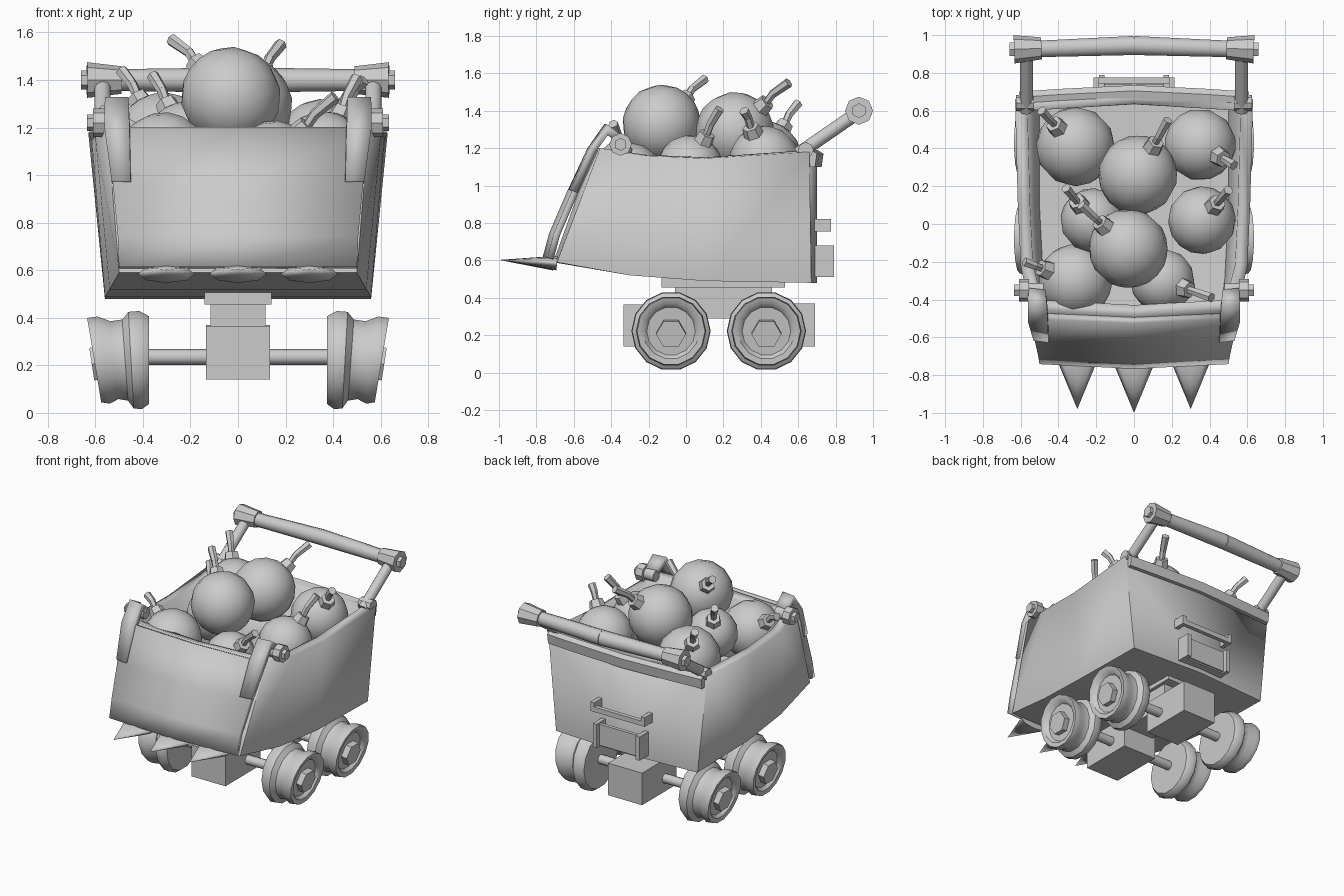
import bpy, bmesh, math
from mathutils import Vector, Matrix

cube = bpy.data.objects.get("Cube")
if cube:
    bpy.data.objects.remove(cube)

grey = bpy.data.materials.new("plain_grey")
grey.use_nodes = True
GREY = (0.6, 0.6, 0.6, 1)
grey.diffuse_color = GREY
grey.node_tree.nodes["Principled BSDF"].inputs["Base Color"].default_value = GREY
parts = []


def finish(name, bm, solid=0, offset=0):
    bmesh.ops.remove_doubles(bm, verts=bm.verts, dist=0.0005)
    bmesh.ops.recalc_face_normals(bm, faces=bm.faces)
    mesh = bpy.data.meshes.new(name)
    bm.to_mesh(mesh)
    bm.free()
    mesh.materials.append(grey)
    ob = bpy.data.objects.new(name, mesh)
    bpy.context.collection.objects.link(ob)
    if solid:
        mod = ob.modifiers.new("thickness", 'SOLIDIFY')
        mod.thickness, mod.offset, mod.use_even_offset = solid, offset, True
    parts.append(ob)
    return ob


def add_grid(bm, rows, closed=False):
    vs = [[bm.verts.new(p) for p in r] for r in rows]
    n = len(rows[0])
    for a, b in zip(vs, vs[1:]):
        for i in range(n if closed else n - 1):
            j = (i + 1) % n
            bm.faces.new((a[i], a[j], b[j], b[i]))
    return vs


def add_rod(bm, a, b, r1, r2=None, sides=10, roll=0):
    a, b = Vector(a), Vector(b)
    d = b - a
    m = Matrix.Translation((a + b) / 2) @ d.to_track_quat('Z', 'Y').to_matrix().to_4x4()
    bmesh.ops.create_cone(bm, cap_ends=True, segments=sides, radius1=r1,
                          radius2=r1 if r2 is None else r2, depth=d.length,
                          matrix=m @ Matrix.Rotation(roll, 4, 'Z'))


def rod(name, *args, **kw):
    bm = bmesh.new()
    add_rod(bm, *args, **kw)
    return finish(name, bm)


def box(name, x0, x1, y0, y1, z0, z1):
    bm = bmesh.new()
    bmesh.ops.create_cube(bm, size=1, matrix=Matrix.Translation(
        ((x0 + x1) / 2, (y0 + y1) / 2, (z0 + z1) / 2)) @ Matrix.Diagonal((x1 - x0, y1 - y0, z1 - z0, 1)))
    return finish(name, bm)


# Open tub: stations of bottom (half width, y, z) and top (half width, y, z)
stations = [((0.50, -0.69, 0.59), (0.55, -0.46, 1.20)),
            ((0.54, -0.30, 0.52), (0.60, -0.22, 1.16)),
            ((0.56, 0.10, 0.49), (0.615, 0.10, 1.145)),
            ((0.56, 0.67, 0.48), (0.63, 0.66, 1.18))]
bm = bmesh.new()
for s in (-1, 1):
    add_grid(bm, [[(0, b[1] + k, b[2]), (s * b[0], b[1], b[2]), (s * t[0], t[1], t[2])]
                  for (b, t), k in zip(stations, (-0.02, 0, 0, 0.03))])
    for (b, t), k in ((stations[0], -0.03), (stations[-1], 0.04)):
        add_grid(bm, [[(0, b[1] + math.copysign(0.02 if k < 0 else 0.03, k), b[2]), (s * b[0], b[1], b[2])],
                      [(0, t[1] + k, t[2]), (s * t[0], t[1], t[2])]])
finish("tub", bm, 0.065, -1)

# Front blade with a bent lower lip
blade = [(0.50, -0.725, 0.61), (0.505, -0.69, 0.74), (0.525, -0.60, 0.95), (0.555, -0.485, 1.195)]
bm = bmesh.new()
add_grid(bm, [[(-x, y, z), (0, y - 0.025, z), (x, y, z)] for x, y, z in blade])
finish("front_blade", bm, 0.035)

# Corner straps and their bolts
strap = [(0.45, 0.53, -0.60, 0.97), (0.455, 0.56, -0.50, 1.19),
         (0.46, 0.56, -0.42, 1.30), (0.47, 0.56, -0.35, 1.25)]
for s, side in ((1, "left"), (-1, "right")):
    bm = bmesh.new()
    add_grid(bm, [[(s * a, y - 0.01, z), (s * b, y, z)] for a, b, y, z in strap])
    finish(side + "_strap", bm, 0.04)
    bm = bmesh.new()
    add_rod(bm, (s * 0.48, -0.35, 1.22), (s * 0.61, -0.35, 1.22), 0.04)
    add_rod(bm, (s * 0.555, -0.35, 1.22), (s * 0.61, -0.35, 1.22), 0.06, sides=8)
    add_rod(bm, (s * 0.60, -0.35, 1.22), (s * 0.635, -0.35, 1.22), 0.035, sides=6)
    finish(side + "_strap_bolt", bm)

# Spikes under the blade
for x in (-0.3, 0, 0.3):
    spike = rod("spike", (0, 0, 0), (0, -0.29, 0), 0.12, 0, sides=8)
    spike.matrix_world = Matrix.Translation((x, -0.69 if x else -0.71, 0.585)) @ \
        Matrix.Rotation(-0.06, 4, 'X') @ Matrix.Diagonal((1, 1, 0.32, 1))

# Push handle
rod("handle_bar_left", (0, 0.945, 1.40), (0.56, 0.925, 1.40), 0.053, 0.045)
rod("handle_bar_right", (0, 0.945, 1.40), (-0.56, 0.925, 1.40), 0.053, 0.045)
for s, side in ((1, "left"), (-1, "right")):
    bm = bmesh.new()
    add_rod(bm, (s * 0.49, 0.93, 1.40), (s * 0.635, 0.925, 1.40), 0.058, 0.075, sides=8)
    add_rod(bm, (s * 0.63, 0.925, 1.40), (s * 0.66, 0.925, 1.40), 0.04, sides=6)
    finish(side + "_handle_cap", bm)
    rod(side + "_handle_arm", (s * 0.57, 0.60, 1.17), (s * 0.57, 0.92, 1.39), 0.036)
    rod(side + "_handle_pivot", (s * 0.53, 0.64, 1.19), (s * 0.625, 0.64, 1.19), 0.042, sides=8)

# Rear rim trim, bracket and pocket
bm = bmesh.new()
add_grid(bm, [[(x, y + k, z) for k, z in ((0, 1.19), (0.03, 1.17), (0.02, 1.10), (-0.03, 1.10), (-0.04, 1.18))]
              for x, y in ((-0.61, 0.67), (-0.4, 0.685), (0, 0.705), (0.4, 0.685), (0.61, 0.67))], closed=True)
bmesh.ops.holes_fill(bm, edges=bm.edges)
finish("rear_rim_trim", bm)
box("bracket_bar", -0.21, 0.21, 0.745, 0.775, 0.755, 0.79)
for s in (-1, 1):
    box("bracket_end", s * 0.20 - 0.015, s * 0.20 + 0.015, 0.66, 0.775, 0.755, 0.82)
    box("pocket_side", s * 0.17 - 0.015, s * 0.17 + 0.015, 0.66, 0.79, 0.51, 0.68)
box("pocket_panel", -0.16, 0.16, 0.735, 0.76, 0.52, 0.67)
box("pocket_base", -0.16, 0.16, 0.66, 0.75, 0.51, 0.535)

# Undercarriage
box("mount_plate", -0.14, 0.14, -0.13, 0.53, 0.455, 0.515)
box("mount_block", -0.115, 0.115, -0.06, 0.46, 0.29, 0.46)
box("front_axle_box", -0.135, 0.135, -0.335, 0.06, 0.14, 0.365)
box("rear_axle_box", -0.135, 0.135, 0.30, 0.69, 0.14, 0.37)

# Cambered spool wheels: (distance from centre, radius)
wheel = [(0.375, 0.05), (0.375, 0.19), (0.41, 0.212), (0.45, 0.208), (0.475, 0.175),
         (0.52, 0.168), (0.565, 0.188), (0.605, 0.182), (0.60, 0.15), (0.575, 0.13), (0.575, 0.02)]
SIDES = 14
for name, y in (("front", -0.08), ("rear", 0.43)):
    rod(name + "_axle", (-0.42, y, 0.235), (0.42, y, 0.235), 0.033)
    for s, side in ((1, "left"), (-1, "right")):
        bm = bmesh.new()
        rows = []
        for x, r in wheel:
            ring = []
            for i in range(SIDES):
                a = math.tau * i / SIDES
                h = r * math.sin(a)
                lean = 0.16 * h * (x - 0.375) / 0.22
                ring.append((s * (x + lean), y + r * math.cos(a), 0.222 + h))
            rows.append(ring)
        vs = add_grid(bm, rows, closed=True)
        bm.faces.new(vs[0])
        bm.faces.new(vs[-1])
        add_rod(bm, (s * 0.55, y, 0.215), (s * 0.615, y, 0.205), 0.08, sides=6, roll=math.pi / 6)
        finish(f"{name}_{side}_wheel", bm)

# Round bombs: centre, radius, fuse tip
bombs = [((0.02, 0.26, 1.29), 0.21, (0.18, 0.55, 1.55)),
         ((-0.03, -0.13, 1.33), 0.21, (-0.28, 0.10, 1.57)),
         ((0.35, 0.42, 1.13), 0.19, (0.53, 0.31, 1.40)),
         ((-0.31, 0.41, 1.14), 0.21, (-0.49, 0.60, 1.44)),
         ((0.36, 0.02, 1.09), 0.18, (0.50, 0.18, 1.41)),
         ((-0.22, 0.02, 1.14), 0.17, (-0.36, 0.19, 1.42)),
         ((-0.31, -0.30, 1.07), 0.195, (-0.58, -0.20, 1.27)),
         ((0.15, -0.30, 1.06), 0.17, (0.41, -0.39, 1.33))]
for c, r, tip in bombs:
    c, tip = Vector(c), Vector(tip)
    d = (tip - c).normalized()
    bm = bmesh.new()
    bmesh.ops.create_uvsphere(bm, u_segments=14, v_segments=9, radius=r, matrix=Matrix.Translation(c)
                              @ d.to_track_quat('Z', 'Y').to_matrix().to_4x4())
    finish("bomb", bm)
    rod("bomb_cap", c + d * (r - 0.02), c + d * (r + 0.045), 0.056, 0.045, sides=6)
    bend = c + d * (r + 0.09) + Vector((0, 0, 0.018))
    bm = bmesh.new()
    add_rod(bm, c + d * (r + 0.03), bend, 0.02, 0.023, sides=6)
    add_rod(bm, bend - d * 0.008, tip, 0.023, 0.027, sides=6)
    finish("bomb_fuse", bm)

# Smooth shading with sharp edges kept
bpy.ops.object.select_all(action='DESELECT')
for ob in parts:
    ob.select_set(True)
bpy.context.view_layer.objects.active = parts[0]
bpy.ops.object.shade_smooth_by_angle(angle=math.radians(42))
